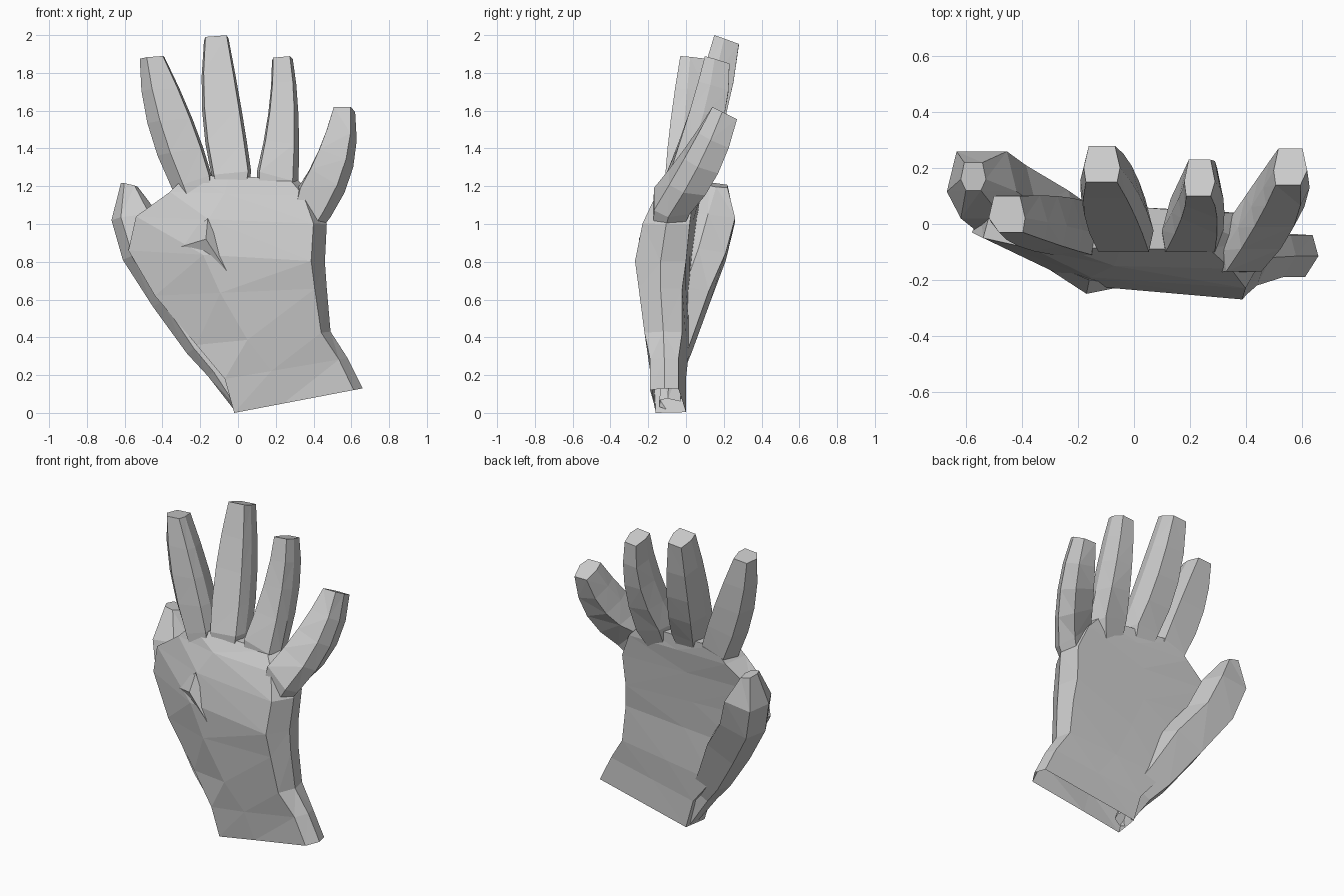
import bpy, bmesh
from mathutils import Vector

cube = bpy.data.objects.get("Cube")
if cube:
    bpy.data.objects.remove(cube, do_unlink=True)

skin = bpy.data.materials.new("plain_grey")
skin.use_nodes = True
GREY = (.6, .6, .6, 1)
skin.diffuse_color = GREY
skin.node_tree.nodes["Principled BSDF"].inputs["Base Color"].default_value = GREY


def finish(bm, name):
    """Triangulate, fix normals and turn the bmesh into a flat-shaded object."""
    bmesh.ops.recalc_face_normals(bm, faces=bm.faces)
    bmesh.ops.triangulate(bm, faces=bm.faces)
    mesh = bpy.data.meshes.new(name)
    bm.to_mesh(mesh)
    bm.free()
    mesh.materials.append(skin)
    obj = bpy.data.objects.new(name, mesh)
    bpy.context.collection.objects.link(obj)


def loft(name, rings):
    """Skin a tube over rings of equal length, open below and capped on top."""
    bm = bmesh.new()
    loops = [[bm.verts.new(point) for point in ring] for ring in rings]
    count = len(loops[0])
    for low, high in zip(loops, loops[1:]):
        for i in range(count):
            j = (i + 1) % count
            bm.faces.new((low[i], low[j], high[j], high[i]))
    bm.faces.new(loops[-1])
    finish(bm, name)


def section(left, right, across, depths, lean=0):
    """Ring between two outline points (x, z); lean lowers its back edge."""
    left, right = Vector(left), Vector(right)
    ring = []
    for u, y in zip(across, depths):
        x, z = left.lerp(right, u)
        ring.append(Vector((x, y, z - lean * (y - depths[0]))))
    return ring


def digit_ring(left, right, front, thickness, lean, corners):
    """Six-sided section; corners place the two edges of its front face."""
    side, back = front + thickness * .4, front + thickness
    depths = (front, front, side, back, back, side)
    return section(left, right, (*corners, 1, .86, .14, 0), depths, lean)


def palm_ring(left, right, front_left, front_mid, front_right, back):
    """Broad section with a bevelled little-finger side and a slanted back."""
    slant = .02
    back_left, back_right = back + slant, back - slant
    depths = (front_left, front_mid, front_right, (front_right + back_right) / 2,
              back_right, back, back_left)
    return section(left, right, (0, .38, .93, 1, .97, .5, .03), depths)


def finger(name, lean, corners, base, middle, tip):
    """Bend a tapering finger through three sections, rooted inside the palm."""
    taper = (.19, .18, .13)
    tilt = (.1 * lean, .8 * lean, lean)
    a, b, c = (digit_ring(*key, thickness, angle, corners)
               for key, thickness, angle in zip((base, middle, tip), taper, tilt))
    # The root shrinks and sinks towards the middle of the palm
    centre = sum(a, Vector()) / len(a)
    sunk = centre + Vector((-.15 * centre.x, -.03, -.14))
    rings = [[sunk + (point - centre) * .7 for point in a]]
    steps = 4
    for i in range(steps + 1):
        t = i / steps
        # Quadratic curve that passes through all three sections
        wa, wb, wc = (1 - t) * (1 - 2 * t), 4 * t * (1 - t), t * (2 * t - 1)
        rings.append([p * wa + q * wb + r * wc for p, q, r in zip(a, b, c)])
    loft(name, rings)


# Palm and wrist, from the open cuff up to the knuckles
palm_rows = [
    ((-.02, 0), (.66, .13), -.16, -.17, -.19, -.02),
    ((-.07, .18), (.58, .29), -.17, -.19, -.19, -.02),
    ((-.22, .36), (.49, .43), -.13, -.21, -.22, 0),
    ((-.44, .62), (.47, .66), -.08, -.22, -.25, 0),
    ((-.58, .86), (.46, .8), -.03, -.22, -.27, .02),
    ((-.54, 1.04), (.47, 1), -.05, -.19, -.23, .04),
    ((-.36, 1.17), (.4, 1.15), -.09, -.15, -.16, .06),
    ((-.27, 1.26), (.31, 1.24), -.08, -.09, -.09, .06),
]
loft("palm", [palm_ring(*row) for row in palm_rows])

# Fingers: base, middle and tip, each as left outline, right outline, front
finger("index_finger", .1, (.28, .94),
       ((-.35, 1.19), (-.14, 1.26), -.11),
       ((-.48, 1.54), (-.24, 1.56), -.08),
       ((-.52, 1.88), (-.39, 1.89), -.03))
finger("middle_finger", .35, (.06, .92),
       ((-.14, 1.26), (.07, 1.28), -.1),
       ((-.19, 1.62), (.02, 1.62), .03),
       ((-.18, 1.99), (-.05, 2), .15))
finger("ring_finger", .3, (.06, .86),
       ((.1, 1.28), (.32, 1.22), -.1),
       ((.16, 1.6), (.32, 1.6), .02),
       ((.18, 1.88), (.29, 1.89), .1))
finger("little_finger", .5, (.06, .8),
       ((.32, 1.2), (.49, 1.04), -.17),
       ((.42, 1.4), (.61, 1.33), -.01),
       ((.5, 1.62), (.62, 1.62), .14))

# Thumb, from the cuff up to the tip, with front depth and thickness
thumb_rows = [
    ((-.02, .02), (.04, .08), -.14, .11),
    ((-.16, .2), (0, .28), -.13, .11),
    ((-.27, .32), (-.08, .42), -.12, .15),
    ((-.45, .57), (-.2, .68), -.09, .21),
    ((-.61, .82), (-.35, .88), -.03, .24),
    ((-.67, 1.03), (-.42, 1.06), .02, .24),
    ((-.62, 1.22), (-.53, 1.2), .12, .1),
]
loft("thumb", [digit_ring(*row, .1, (.2, .8)) for row in thumb_rows])

# Raised skin fold on the front of the hand
bm = bmesh.new()
fold = ((-.16, -.2, 1.03), (-.17, -.25, .92), (-.02, -.22, .69), (-.4, -.1, .85))
bmesh.ops.convex_hull(bm, input=[bm.verts.new(point) for point in fold])
finish(bm, "skin_fold")
